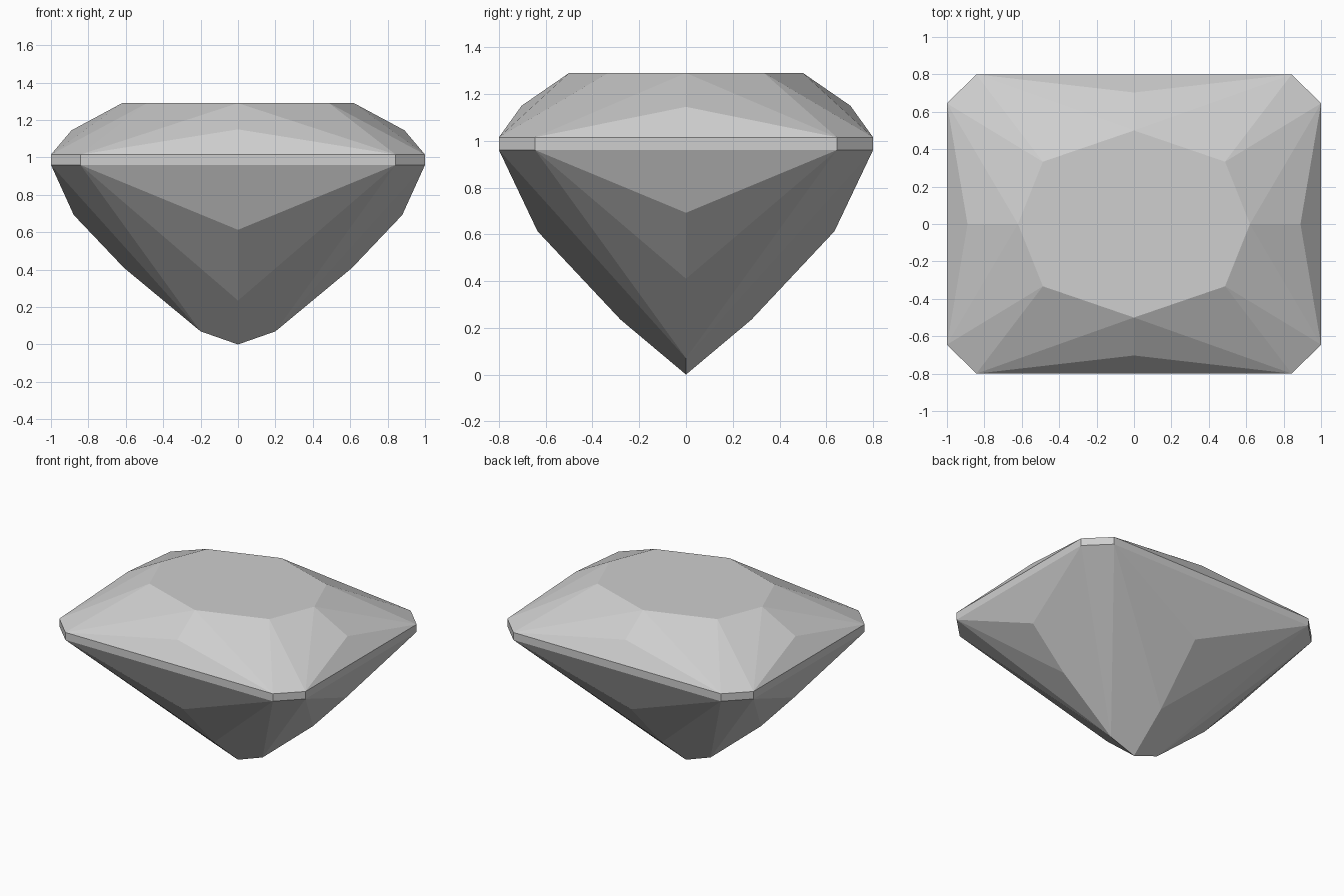
import bpy
import bmesh
import math

cube = bpy.data.objects.get("Cube")
if cube:
    bpy.data.objects.remove(cube, do_unlink=True)

# One stone colour
stone = bpy.data.materials.new("pale_grey_stone")
stone.use_nodes = True
grey = (0.62, 0.62, 0.62, 1)
stone.diffuse_color = grey
stone.node_tree.nodes["Principled BSDF"].inputs["Base Color"].default_value = grey


def mirrored(points):
    """Repeat the points of one quarter in all four quarters."""
    return {(sx * x, sy * y, z) for x, y, z in points for sx in (1, -1) for sy in (1, -1)}


def rim(z):
    """Rectangle outline with clipped corners."""
    return [(1, 0.645, z), (0.843, 0.8, z)]


def cut_part(name, points, open_top=False, open_bottom=False):
    """Flat convex facets over the points, left open where parts meet."""
    bm = bmesh.new()
    for p in sorted(mirrored(points)):
        bm.verts.new(p)
    bmesh.ops.convex_hull(bm, input=bm.verts[:])
    bmesh.ops.remove_doubles(bm, verts=bm.verts[:], dist=0.0001)
    bmesh.ops.recalc_face_normals(bm, faces=bm.faces[:])
    bmesh.ops.dissolve_limit(bm, angle_limit=math.radians(0.7),
                             verts=bm.verts[:], edges=bm.edges[:])
    caps = [f for f in bm.faces if (open_top and f.normal.z > 0.99)
            or (open_bottom and f.normal.z < -0.99)]
    bmesh.ops.delete(bm, geom=caps, context='FACES')
    mesh = bpy.data.meshes.new(name)
    bm.to_mesh(mesh)
    bm.free()
    mesh.materials.append(stone)
    obj = bpy.data.objects.new(name, mesh)
    bpy.context.collection.objects.link(obj)
    return obj


GIRDLE_LOW, GIRDLE_HIGH, TABLE = 0.96, 1.015, 1.29

# Crown: eight-sided table, star points at the middle of each side
table = [(0, 0.5, TABLE), (0.62, 0, TABLE), (0.487, 0.333, TABLE)]
crown_sides = [(0, 0.703, 1.15), (0.89, 0, 1.145)]
cut_part("crown", rim(GIRDLE_HIGH) + table + crown_sides, open_bottom=True)

# Girdle: thin vertical band
cut_part("girdle", rim(GIRDLE_LOW) + rim(GIRDLE_HIGH), open_top=True, open_bottom=True)

# Pavilion: stepped points below each side, short keel and bottom tip
long_sides = [(0, 0.635, 0.613), (0, 0.28, 0.235)]
short_sides = [(0.878, 0, 0.692), (0.61, 0, 0.41)]
keel = [(0.2, 0, 0.07), (0, 0, 0)]
cut_part("pavilion", rim(GIRDLE_LOW) + long_sides + short_sides + keel, open_top=True)
